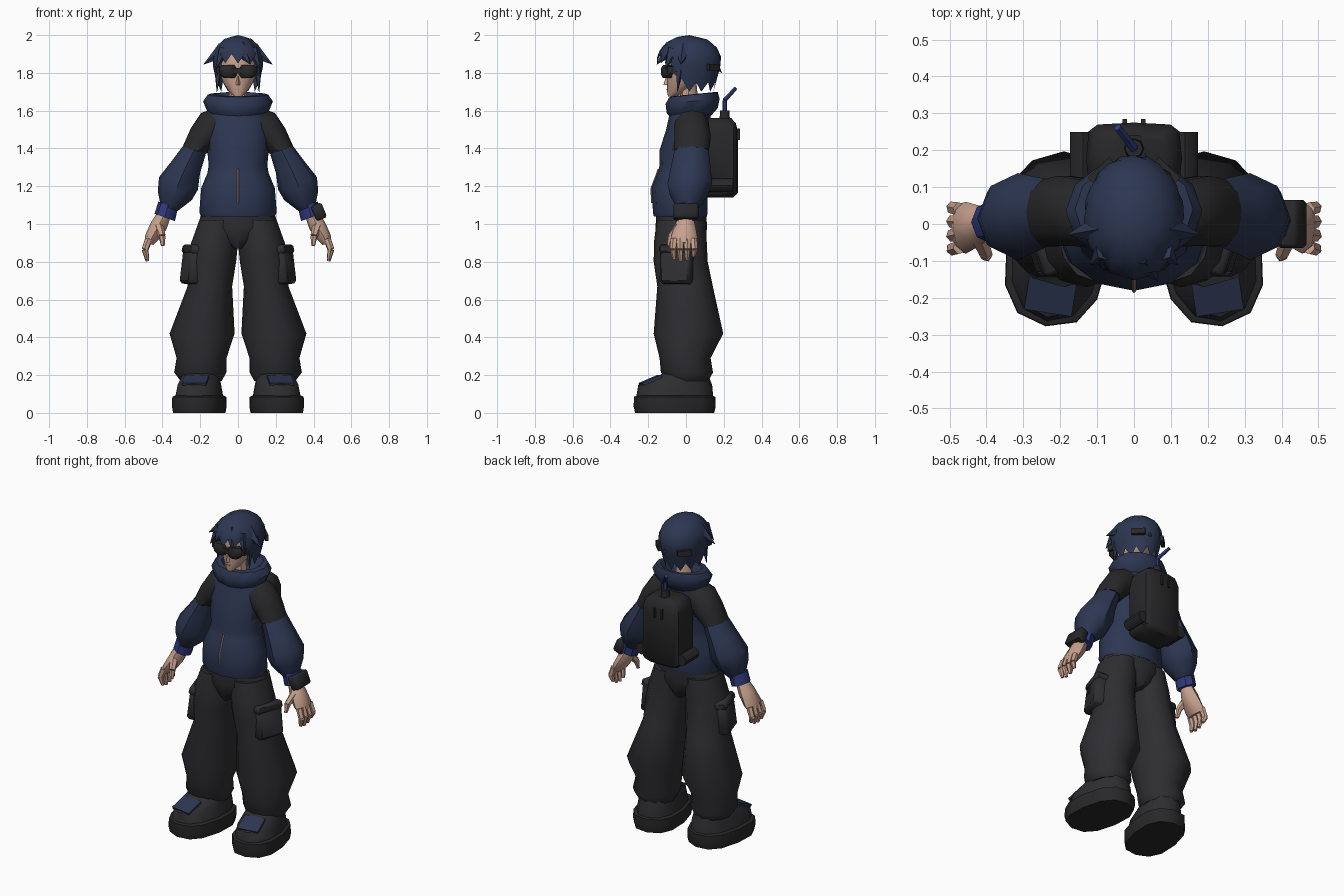
import bpy, bmesh, math
from mathutils import Matrix, Vector

cube = bpy.data.objects.get("Cube")
if cube:
    bpy.data.objects.remove(cube, do_unlink=True)


def material(name, r, g, b):
    m = bpy.data.materials.new(name)
    m.use_nodes = True
    m.diffuse_color = (r, g, b, 1)
    bsdf = m.node_tree.nodes["Principled BSDF"]
    bsdf.inputs["Base Color"].default_value = (r, g, b, 1)
    bsdf.inputs["Roughness"].default_value = .9
    return m


navy = material("navy cloth", .026, .038, .085)
charcoal = material("charcoal trousers", .027, .027, .031)
black = material("black fabric", .021, .021, .023)
blue = material("bright blue", .03, .042, .2)
skin = material("skin", .58, .36, .27)
tan = material("tan trim", .45, .27, .2)

parts = []


def finish(name, bm, mat, side=1, xf=None):
    """Turn a bmesh into an object, mirrored across x when side is -1."""
    bm.transform(Matrix.Diagonal((side, 1, 1, 1)) @ (xf or Matrix()))
    bmesh.ops.recalc_face_normals(bm, faces=bm.faces)
    mesh = bpy.data.meshes.new(name)
    bm.to_mesh(mesh)
    bm.free()
    mesh.materials.append(mat)
    ob = bpy.data.objects.new(name, mesh)
    bpy.context.collection.objects.link(ob)
    parts.append(ob)
    return ob


def loft(name, rings, mat, side=1, n=12, pitch=0, square=1, xf=None):
    """Skin rings: x, y, z, x radius, y radius, optional lean; square below 1 gives boxier rings."""
    bm = bmesh.new()
    loops = []
    for x, y, z, rx, ry, *lean in rings:
        t = math.radians(lean[0]) if lean else 0
        loop = []
        for i in range(n):
            a = math.tau * i / n
            c, s = (math.copysign(abs(v) ** square, v) for v in (math.cos(a), math.sin(a)))
            c, s = c * rx, s * ry
            loop.append(bm.verts.new((x + c * math.cos(t), y + s, z + c * math.sin(t) + pitch * s)))
        loops.append(loop)
    for p, q in zip(loops, loops[1:]):
        for i in range(n):
            j = (i + 1) % n
            bm.faces.new((p[i], p[j], q[j], q[i]))
    bm.faces.new(loops[0])
    bm.faces.new(loops[-1])
    return finish(name, bm, mat, side, xf)


def box(name, pos, size, mat, side=1, rot=(0, 0, 0), bevel=0, xf=None):
    bm = bmesh.new()
    bmesh.ops.create_cube(bm, size=1)
    bm.transform(Matrix.Diagonal((*size, 1)))
    if bevel:
        bmesh.ops.bevel(bm, geom=bm.edges[:], offset=bevel, segments=1, affect='EDGES')
    turn = Matrix.Identity(4)
    for axis, angle in zip("XYZ", rot):
        turn = Matrix.Rotation(math.radians(angle), 4, axis) @ turn
    bm.transform(Matrix.Translation(pos) @ turn)
    return finish(name, bm, mat, side, xf)


def taper(name, points, radii, mat, side=1, n=6):
    """Chain of tapered rods along the points."""
    bm = bmesh.new()
    for a, b, r, s in zip(points, points[1:], radii, radii[1:]):
        a, b = Vector(a), Vector(b)
        turn = (b - a).to_track_quat('Z', 'Y').to_matrix().to_4x4()
        bmesh.ops.create_cone(bm, cap_ends=True, segments=n, radius1=r, radius2=s,
                              depth=(b - a).length, matrix=Matrix.Translation((a + b) / 2) @ turn)
    return finish(name, bm, mat, side)


# Jacket body with dark shoulder panels, zip and hood
jacket = loft("jacket", [(0, -.03, 1.04, .195, .14), (0, -.03, 1.06, .205, .145),
                         (0, -.035, 1.19, .195, .146), (0, -.02, 1.27, .162, .13),
                         (0, -.015, 1.31, .155, .125), (0, -.01, 1.39, .163, .13),
                         (0, .01, 1.5, .172, .115), (0, .02, 1.57, .165, .11),
                         (0, .03, 1.62, .12, .11)], navy)
jacket.data.materials.append(black)
for face in jacket.data.polygons:
    if abs(face.center.x) > .135 and face.center.z > 1.4:
        face.material_index = 1
loft("zip", [(0, -.18, 1.11, .005, .005), (0, -.183, 1.19, .005, .005),
             (0, -.152, 1.27, .005, .005), (0, -.146, 1.29, .005, .005)], tan, n=4)
loft("hood", [(0, .03, 1.56, .13, .1), (0, .033, 1.6, .165, .135), (0, .035, 1.65, .185, .143),
              (0, .04, 1.685, .16, .128), (0, .045, 1.688, .125, .11), (0, .03, 1.65, .09, .085),
              (0, .02, 1.62, .06, .06)], navy, pitch=.1)

# Neck, face and goggles
loft("neck", [(0, .02, 1.6, .05, .05), (0, .01, 1.75, .045, .045)], skin, n=8)
loft("head", [(0, -.075, 1.675, .02, .02), (0, -.05, 1.7, .047, .05), (0, -.02, 1.75, .08, .08),
              (0, 0, 1.8, .098, .105), (0, .005, 1.88, .105, .118), (0, .01, 1.95, .08, .09)], skin)
loft("nose", [(0, -.1, 1.735, .012, .02), (0, -.095, 1.785, .006, .01)], skin, n=4)
box("mouth", (0, -.1, 1.712), (.025, .006, .004), tan)
box("goggle_bridge", (0, -.115, 1.812), (.04, .02, .03), black)

# Hair cap with a jagged hem that lifts over the face
bm = bmesh.new()
count, rows = 24, 6
grid = []
for i in range(count):
    a = math.tau * i / count
    lift = min(1, max(0, (-math.sin(a) - .2) / .5))
    hem = 1.725 + .15 * lift + (.025 if i % 2 else -.025)
    column = []
    for k in range(1, rows + 1):
        z = 2 - (2 - hem) * (k / rows) ** 1.4
        f = math.sqrt(1 - ((z - 1.86) / .14) ** 2) if z > 1.86 else 1 - (1.86 - z) * 1.6
        column.append(bm.verts.new((.138 * f * math.cos(a), .017 + .172 * f * math.sin(a), z)))
    grid.append(column)
crown = bm.verts.new((0, .017, 2))
for i in range(count):
    p, q = grid[i], grid[(i + 1) % count]
    bm.faces.new((crown, p[0], q[0]))
    for k in range(rows - 1):
        bm.faces.new((p[k], p[k + 1], q[k + 1], q[k]))
finish("hair", bm, navy)
taper("fringe_lock", [(.01, -.08, 1.93), (.065, -.155, 1.845)], (.045, .001), navy, n=5)
taper("back_lock", [(.02, .1, 1.9), (.03, .19, 1.8)], (.05, .001), navy, n=5)

# Backpack with drinking tube
loft("backpack", [(0, .175, 1.14, .105, .075), (0, .178, 1.165, .13, .097), (0, .178, 1.49, .13, .097),
                  (0, .178, 1.535, .117, .085), (0, .18, 1.56, .085, .06)], black, square=.4)
taper("tube_cap", [(0, .205, 1.55), (0, .205, 1.6)], (.028, .024), black, n=8)
taper("drinking_tube", [(0, .205, 1.59), (0, .205, 1.655), (-.045, .262, 1.718)],
      (.013, .013, .011), blue)

# Trouser waist
loft("trouser_waist", [(0, -.025, 1.08, .185, .13), (0, -.025, .98, .218, .137),
                       (0, -.025, .92, .12, .125), (0, -.025, .87, .03, .11)], charcoal)

for side, word in ((1, "left_"), (-1, "right_")):
    # Goggle lens, strap and hair locks
    loft(word + "goggle_lens", [(.047, -.098, 1.772, .028, .024), (.05, -.1, 1.79, .046, .032),
                                (.052, -.1, 1.825, .047, .032), (.05, -.098, 1.842, .034, .024)],
         black, side, n=8)
    box(word + "goggle_temple", (.1, -.05, 1.815), (.014, .1, .035), black, side, (0, 0, 8))
    box(word + "goggle_strap", (.09, .146, 1.83), (.08, .02, .035), black, side, (0, 0, -44))
    taper(word + "side_lock", [(.075, -.01, 1.92), (.182, -.03, 1.845)], (.045, .001), navy, side, 5)
    taper(word + "cheek_lock", [(.1, -.03, 1.88), (.112, -.045, 1.7)], (.033, .001), navy, side, 5)
    taper(word + "temple_lock", [(.075, -.07, 1.92), (.118, -.11, 1.82)], (.035, .001), navy, side, 5)

    # Sleeve, cuff
    loft(word + "upper_sleeve", [(.08, .03, 1.535, .09, .09, 60), (.13, .03, 1.515, .098, .095, 48),
                                 (.187, .035, 1.457, .08, .1, 38), (.23, .03, 1.39, .066, .095, 16)],
         black, side, n=10)
    loft(word + "lower_sleeve", [(.23, .03, 1.395, .064, .09, 16), (.277, .025, 1.3, .082, .105, 22),
                                 (.315, .02, 1.215, .108, .118, 18), (.335, .015, 1.15, .093, .1, 15),
                                 (.365, .01, 1.085, .048, .058, 20)], navy, side, n=8)
    loft(word + "cuff", [(.37, .008, 1.1, .055, .058, 20), (.388, .005, 1.035, .057, .058, 20)],
         blue, side, n=8)

    # Hand
    loft(word + "palm", [(.39, 0, 1.05, .036, .036, 25), (.42, -.005, .99, .045, .055, 25),
                         (.455, -.01, .93, .038, .07, 20), (.472, -.01, .895, .024, .066, 15)],
         skin, side, n=8)
    for k, finger in enumerate(("index", "middle", "ring", "little")):
        y = -.062 + k * .034
        drop = (.01, 0, .006, .025)[k]
        taper(word + finger + "_finger", [(.472, y, .92), (.492, y * 1.1, .865), (.48, y, .803 + drop)],
              (.02, .018, .01), skin, side)
    taper(word + "thumb", [(.42, -.035, .99), (.402, -.08, .935), (.398, -.092, .885)],
          (.025, .019, .01), skin, side)

    # Trouser leg with bunched ankle, and cargo pocket
    loft(word + "trouser_leg", [(.105, -.025, 1.02, .1, .13), (.124, -.03, .9, .124, .14),
                                (.138, -.028, .8, .128, .143), (.149, -.005, .67, .118, .147),
                                (.19, .013, .42, .172, .184), (.193, -.005, .29, .132, .135),
                                (.2, .005, .215, .138, .138), (.195, .01, .17, .11, .11)],
         charcoal, side)
    box(word + "cargo_pocket", (.23, -.045, .775), (.1, .17, .19), charcoal, side, (0, -7, -18), .014)
    box(word + "pocket_flap", (.225, -.045, .86), (.1, .18, .05), charcoal, side, (0, -12, -18), .012)

    # Shoe, turned slightly outward
    turn = Matrix.Translation((.205, -.06, 0)) @ Matrix.Rotation(math.radians(9), 4, 'Z')
    loft(word + "sole", [(0, 0, 0, .136, .212), (0, 0, .035, .142, .22), (0, 0, .085, .14, .218),
                         (0, 0, .092, .125, .2)], black, side, square=.8, xf=turn)
    loft(word + "shoe_upper", [(0, 0, .08, .126, .207), (0, .003, .148, .112, .198),
                               (0, .05, .2, .1, .13), (0, .08, .24, .08, .09)],
         charcoal, side, square=.85, xf=turn)
    box(word + "shoe_tongue", (0, -.13, .173), (.13, .11, .014), navy, side, (23, 0, 0), xf=turn)

    # Pack side roll and hook
    taper(word + "pack_roll", [(.138, .115, 1.205), (.138, .25, 1.205)], (.036, .036), black, side, 8)
    box(word + "pack_hook", (.025, .278, 1.475), (.012, .014, .06), black, side)

# Wrist device on one arm
box("wrist_device", (.428, 0, 1.065), (.06, .13, .085), black, rot=(0, -22, 0), bevel=.01)

# Smooth shading with crisp edges
bpy.ops.object.select_all(action='DESELECT')
for ob in parts:
    ob.select_set(True)
bpy.context.view_layer.objects.active = parts[0]
bpy.ops.object.shade_smooth_by_angle(angle=math.radians(45))
